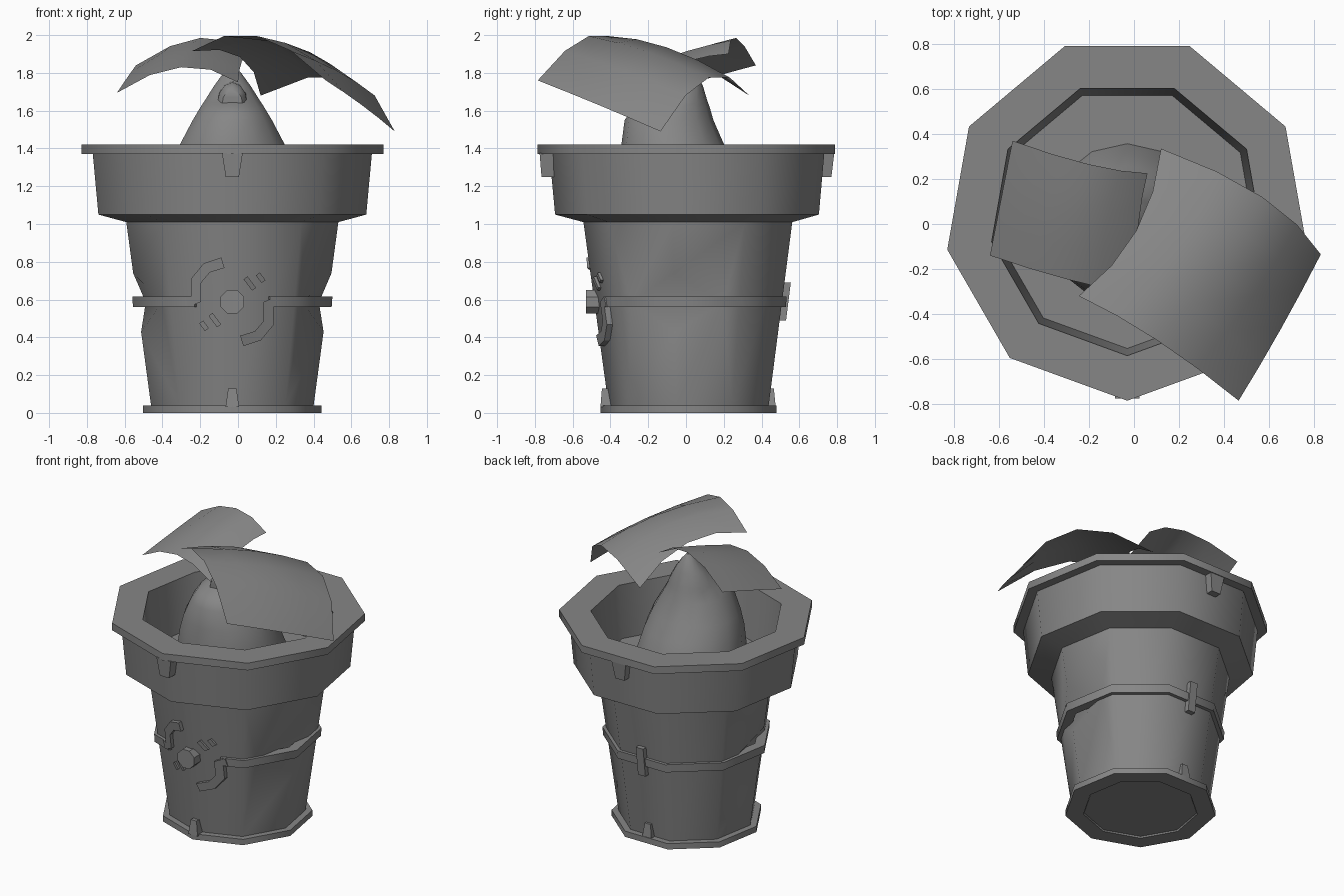
import bpy, bmesh, math
from mathutils import Vector

if "Cube" in bpy.data.objects:
    bpy.data.objects.remove(bpy.data.objects["Cube"])

CX, CY, N = -0.03, 0.027, 9
mat = bpy.data.materials.new("stone_grey")
mat.diffuse_color = (0.24, 0.24, 0.24, 1)
mat.use_nodes = True
mat.node_tree.nodes["Principled BSDF"].inputs["Base Color"].default_value = mat.diffuse_color


def make(name, verts, faces, smooth=None):
    me = bpy.data.meshes.new(name)
    me.from_pydata([tuple(v) for v in verts], [], faces)
    ob = bpy.data.objects.new(name, me)
    bpy.context.collection.objects.link(ob)
    me.materials.append(mat)
    bm = bmesh.new()
    bm.from_mesh(me)
    bmesh.ops.remove_doubles(bm, verts=bm.verts, dist=1e-5)
    bmesh.ops.recalc_face_normals(bm, faces=bm.faces)
    bm.to_mesh(me)
    bm.free()
    if smooth:
        smooth_by_angle(ob, smooth)
    return ob


def smooth_by_angle(ob, deg):
    bpy.ops.object.select_all(action='DESELECT')
    ob.select_set(True)
    bpy.context.view_layer.objects.active = ob
    bpy.ops.object.shade_smooth_by_angle(angle=math.radians(deg))


def ring(r, z, n=N, ry=None, cy=CY):
    """n-sided ring with a vertex pointing to the front"""
    return [Vector((CX + r * math.cos(a), cy + (ry or r) * math.sin(a), z))
            for a in (-math.pi / 2 + 2 * math.pi * k / n for k in range(n))]


def loft(name, rings, smooth=None, closed=False, caps=True):
    n, m = len(rings[0]), len(rings)
    verts = [v for r in rings for v in r]
    faces = [(i * n + k, i * n + (k + 1) % n, (i + 1) * n + (k + 1) % n, (i + 1) * n + k)
             for i in range(m - 1) for k in range(n)]
    if caps:
        faces += [tuple(range(n)), tuple(range((m - 1) * n, m * n))]
    return make(name, verts, faces, smooth)


# Pot: one solid with base flange, tapered body, collar, rim and hollow top
profile = [(.36, .01), (.365, 0), (.48, 0), (.48, .04), (.437, .04), (.57, 1.01), (.72, 1.05),
           (.75, 1.37), (.812, 1.37), (.812, 1.42), (.612, 1.42), (.58, 1.06)]
pot = loft("pot", [ring(r, z) for r, z in profile])

# Diamond notches: wedge cutters chopped into the two side corners
for name, ang in (("right_notch_cutter", -10), ("left_notch_cutter", 190)):
    a = math.radians(ang)
    out, tan = Vector((math.cos(a), math.sin(a), 0)), Vector((-math.sin(a), math.cos(a), 0))
    tri = [(.422, .585), (.422 + .111 * 1.5, .585 + .155 * 1.5), (.422 + .068 * 1.5, .585 - .155 * 1.5)]
    cutter = loft(name, [[Vector((CX, CY, z)) + out * r + tan * t for r, z in tri] for t in (-.4, .4)])
    cutter.hide_render = True
    cutter.hide_set(True)
    mod = pot.modifiers.new(name, 'BOOLEAN')
    mod.operation, mod.solver, mod.object = 'DIFFERENCE', 'EXACT', cutter
bpy.context.view_layer.update()
cut_mesh = bpy.data.meshes.new_from_object(pot.evaluated_get(bpy.context.evaluated_depsgraph_get()))
pot.modifiers.clear()
pot.data = cut_mesh
for c in [o for o in bpy.data.objects if "cutter" in o.name]:
    bpy.data.objects.remove(c)
smooth_by_angle(pot, 42)


# Band: open ring round the back, ending on the two front faces
def band_path(r, z):
    p = ring(r, z)
    return [p[0].lerp(p[1], .58)] + p[1:] + [p[0].lerp(p[8], .58)]


sections = list(zip(band_path(.534, .56), band_path(.538, .615), band_path(.47, .615), band_path(.47, .56)))
loft("band", sections, 42)


# Front ornaments that follow the sloping front faces
def front_y(x, z):
    return CY - (.437 + .133 * (z - .04) / .97) + abs(x - CX) * math.tan(math.radians(20))


def strip(name, path, width, raised=.03):
    pts = [Vector(p) for p in path]
    secs = []
    for i, p in enumerate(pts):
        d = (pts[min(i + 1, len(pts) - 1)] - pts[max(i - 1, 0)]).normalized()
        nrm = Vector((-d.y, d.x)) * width / 2
        a, b = p + nrm, p - nrm
        secs.append([(q.x, front_y(q.x, q.y) + o, q.y)
                     for q, o in ((a, -raised), (b, -raised), (b, .02), (a, .02))])
    loft(name, secs)


hook = [(-.27, .588), (-.222, .60), (-.222, .70), (-.165, .768), (-.08, .795)]
dashes = [((.04, .715), (.085, .655)), ((.105, .735), (.135, .695))]
MID = .588
for side, s in (("left", 1), ("right", -1)):
    def turn(p):
        return (CX + s * (p[0] - CX), MID + s * (p[1] - MID))
    strip(side + "_hook", [turn(p) for p in hook], .058)
    for i, d in enumerate(dashes):
        strip(f"{side}_dash_{i + 1}", [turn(p) for p in d], .026, .015)

# Round button in the middle of the front
loft("button", [[(CX + .068 * math.cos(k * math.pi / 4 + .39), y, MID + .068 * math.sin(k * math.pi / 4 + .39))
                 for k in range(8)] for y in (-.53, -.44)])


# Tapered tabs on front and back: (z, half width, outer y, inner y) at both ends
def tab(name, *ends):
    loft(name, [[(CX - w, o, z), (CX + w, o, z), (CX + w, i, z), (CX - w, i, z)] for z, w, o, i in ends])


tab("front_rim_tab", (1.375, .055, -.775, -.68), (1.25, .035, -.765, -.68))
tab("back_rim_tab", (1.375, .055, .785, .68), (1.25, .035, .77, .68))
tab("front_base_tab", (.03, .036, -.453, -.38), (.13, .022, -.445, -.38))
tab("back_base_tab", (.03, .036, .475, .4), (.13, .022, .465, .4))
tab("back_band_tab", (.49, .028, .53, .46), (.69, .028, .555, .46))

# Bud: pointed lofted core with a small shelf at the front
bud = [(1.05, .362, 0, .36), (1.2, .345, -.025, .34), (1.32, .318, -.05, .31), (1.42, .285, -.07, .272),
       (1.55, .215, -.09, .235), (1.62, .172, -.075, .2), (1.645, .155, -.035, .15), (1.73, .1, -.005, .095),
       (1.80, .048, .01, .048), (1.84, .012, .015, .012)]
loft("bud", [ring(rx, z, 14, ry, cy) for z, rx, cy, ry in bud], 50)

# Small hooded lip over the shelf
lip = [(y, r) for y, r in ((-.05, .085), (-.15, .08), (-.19, .055))]
loft("bud_lip", [[(CX + r * math.cos(a), y, 1.63 + 1.5 * r * math.sin(a))
                  for a in (math.pi * k / 6 for k in range(7))] for y, r in lip], 50)


# Leaves: curved sheets from a 3 x 3 net of control points
def quad(a, b, c, t):
    return a * (2 * t - 1) * (t - 1) + b * 4 * t * (1 - t) + c * t * (2 * t - 1)


def leaf(name, net, n=4):
    rows = [[quad(*[Vector(p) for p in row], i / n) for i in range(n + 1)] for row in net]
    verts = [quad(rows[0][i], rows[1][i], rows[2][i], j / n) for j in range(n + 1) for i in range(n + 1)]
    w = n + 1
    faces = [(j * w + i, j * w + i + 1, (j + 1) * w + i + 1, (j + 1) * w + i) for j in range(n) for i in range(n)]
    make(name, verts, faces, 50)


leaf("large_leaf", [[(-.245, -.32, 1.915), (.10, -.515, 1.995), (.465, -.785, 1.76)],
                    [(.01, -.03, 1.885), (.38, -.2, 1.91), (.655, -.462, 1.63)],
                    [(.12, .335, 1.68), (.57, .12, 1.775), (.83, -.135, 1.49)]])
leaf("small_leaf", [[(.06, .225, 1.90), (-.2, .265, 1.985), (-.54, .37, 1.84)],
                    [(.02, .0, 1.86), (-.27, .03, 1.92), (-.59, .115, 1.77)],
                    [(0, -.31, 1.75), (-.30, -.245, 1.83), (-.64, -.14, 1.695)]])
